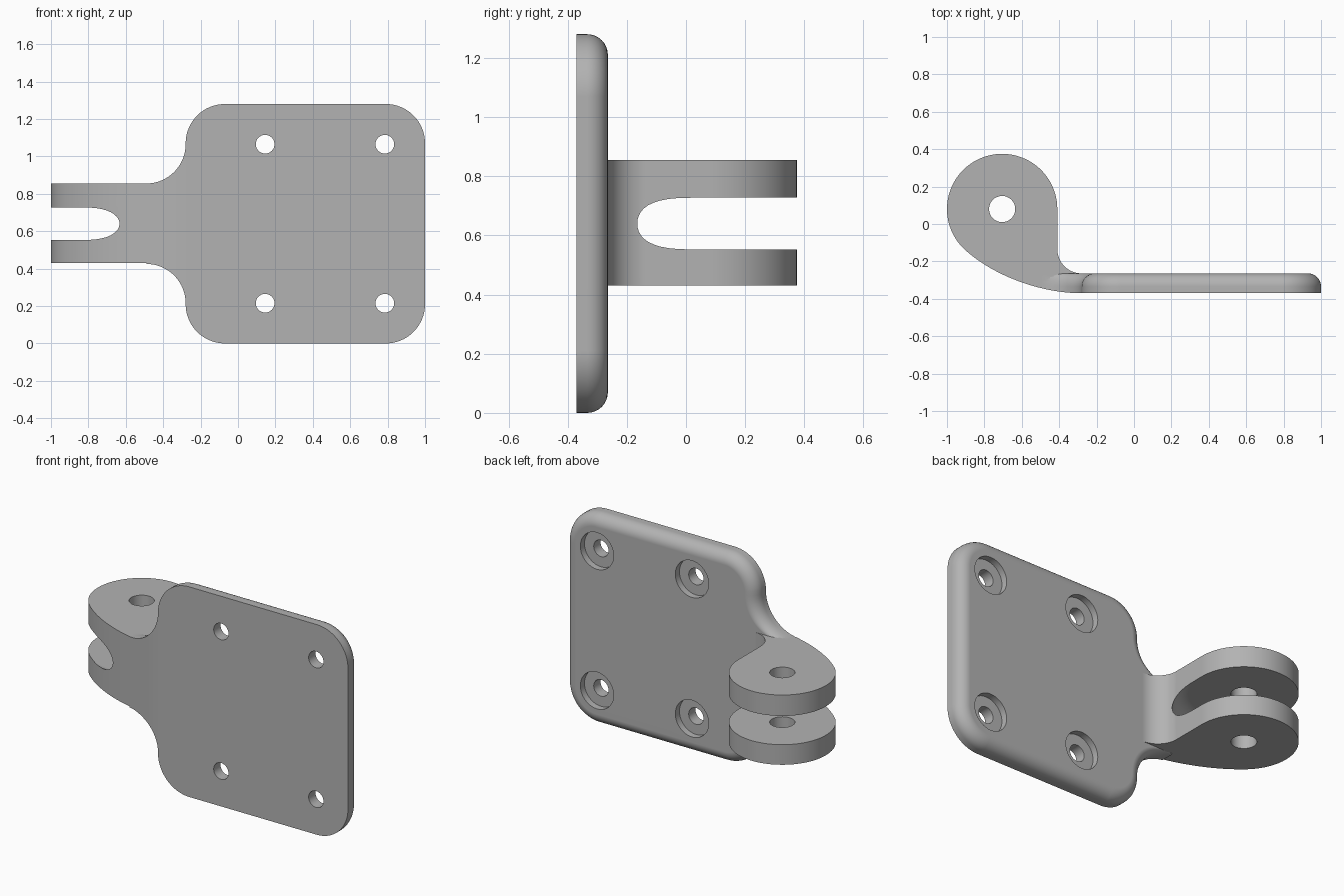
import bpy, bmesh
from math import sin, cos, pi, radians
from mathutils import Vector, geometry

if "Cube" in bpy.data.objects:
    bpy.data.objects.remove(bpy.data.objects["Cube"])

FRONT, BACK, MID = -0.37, -0.264, 0.64
PIVOT = (-0.705, 0.08)
LUG_R = 0.295
ARM_LOW, ARM_HIGH = 0.43, 0.855

grey = bpy.data.materials.new("plain grey")
grey.use_nodes = True
grey.diffuse_color = (0.45, 0.45, 0.45, 1)
grey.node_tree.nodes["Principled BSDF"].inputs["Base Color"].default_value = grey.diffuse_color


def arc(cx, cy, r, start, end, n=16):
    angles = [radians(start + (end - start) * i / n) for i in range(n + 1)]
    return [(cx + r * cos(a), cy + r * sin(a)) for a in angles]


def loft(name, rings):
    """Closed solid skinned through rings with equal point counts."""
    bm = bmesh.new()
    loops = [[bm.verts.new(p) for p in ring] for ring in rings]
    for a, b in zip(loops, loops[1:]):
        for i in range(len(a)):
            j = (i + 1) % len(a)
            bm.faces.new((a[i], a[j], b[j], b[i]))
    bm.faces.new(loops[0][::-1])
    bm.faces.new(loops[-1])
    bmesh.ops.recalc_face_normals(bm, faces=bm.faces)
    mesh = bpy.data.meshes.new(name)
    bm.to_mesh(mesh)
    bm.free()
    mesh.materials.append(grey)
    ob = bpy.data.objects.new(name, mesh)
    bpy.context.collection.objects.link(ob)
    return ob


def prism_z(name, pts, low, high):
    return loft(name, [[(x, y, z) for x, y in pts] for z in (low, high)])


def prism_y(name, pts, low, high):
    return loft(name, [[(x, y, z) for x, z in pts] for y in (low, high)])


def combine(target, other, operation):
    mod = target.modifiers.new(operation, "BOOLEAN")
    mod.operation, mod.solver, mod.object = operation, "EXACT", other
    bpy.context.view_layer.objects.active = target
    bpy.ops.object.modifier_apply(modifier=mod.name)
    bpy.data.objects.remove(other)


# Plate outline: upper half, flared neck to right corner, then mirrored
R = 0.21
half = arc(-0.49, ARM_HIGH + R, R, -90, 0)
half += arc(-0.07, 1.28 - R, R, 180, 90)[1:]
half += arc(1 - R, 1.28 - R, R, 90, 0)
outline = half + [(x, 2 * MID - z) for x, z in reversed(half)]
outline = [Vector(p) for p in outline]


def inset(points, distance):
    result = []
    for i, p in enumerate(points):
        t = points[(i + 1) % len(points)] - points[i - 1]
        fade = min(1, max(0, (p.x + 0.49) / 0.21))
        result.append(p + Vector((t.y, -t.x)).normalized() * distance * fade)
    return result


# Mounting plate with a rounded back rim
ROUND = 0.07
rings = [[(p.x, FRONT, p.y) for p in outline]]
for k in range(9):
    a = k / 8 * pi / 2
    y = BACK - ROUND * (1 - sin(a))
    rings.append([(p.x, y, p.y) for p in inset(outline, ROUND * (1 - cos(a)))])
bracket = loft("hinge_bracket", rings)

# Arm with round lug and inner fillet
arm = arc(*PIVOT, LUG_R, 225, 0, 56)
arm += arc(-0.28, BACK + 0.13, 0.13, 180, 270)
arm += [(-0.2, BACK - 0.004), (-0.2, FRONT + 0.004), (-0.914, FRONT + 0.004)]
combine(bracket, prism_z("arm", arm, ARM_LOW, ARM_HIGH), "UNION")

# Sweeping front of the arm
start = Vector((PIVOT[0] - LUG_R * cos(pi / 4), PIVOT[1] - LUG_R * sin(pi / 4)))
sweep = geometry.interpolate_bezier(start, Vector((-0.76, -0.275)), Vector((-0.5, FRONT)),
                                    Vector((-0.28, FRONT)), 24)
sweep = [(p.x, p.y) for p in sweep]
sweep += [(-0.28, -0.6), (-1.3, -0.6), (start.x - 0.2, start.y + 0.2)]
combine(bracket, prism_z("sweep_cutter", sweep, -0.2, 1.5), "DIFFERENCE")

# Slot between the lugs: a disc with a half-round rim
SLOT = 0.0875
slot = []
for dx, dz in arc(0, 0, SLOT, -90, 90, 20):
    slot.append([(x, y, MID + dz) for x, y in arc(*PIVOT, LUG_R + 0.004 + dx, 0, 360, 72)[:-1]])
combine(bracket, loft("slot_cutter", slot), "DIFFERENCE")

# Pin hole through both lugs
pin = arc(*PIVOT, 0.07, 0, 360, 32)[:-1]
combine(bracket, prism_z("pin_cutter", pin, 0, 1.3), "DIFFERENCE")

# Screw holes with counterbores on the back
for x in (0.145, 0.785):
    for z in (MID - 0.425, MID + 0.425):
        hole = arc(x, z, 0.05, 0, 360, 32)[:-1]
        bore = arc(x, z, 0.112, 0, 360, 40)[:-1]
        combine(bracket, prism_y("hole_cutter", hole, -0.6, 0), "DIFFERENCE")
        combine(bracket, prism_y("bore_cutter", bore, BACK - 0.04, 0), "DIFFERENCE")

# Smooth curves, crisp edges
bpy.ops.object.select_all(action="DESELECT")
bracket.select_set(True)
bpy.context.view_layer.objects.active = bracket
bpy.ops.object.shade_smooth_by_angle(angle=radians(30))
normals = bracket.modifiers.new("even_shading", "WEIGHTED_NORMAL")
normals.keep_sharp = True
